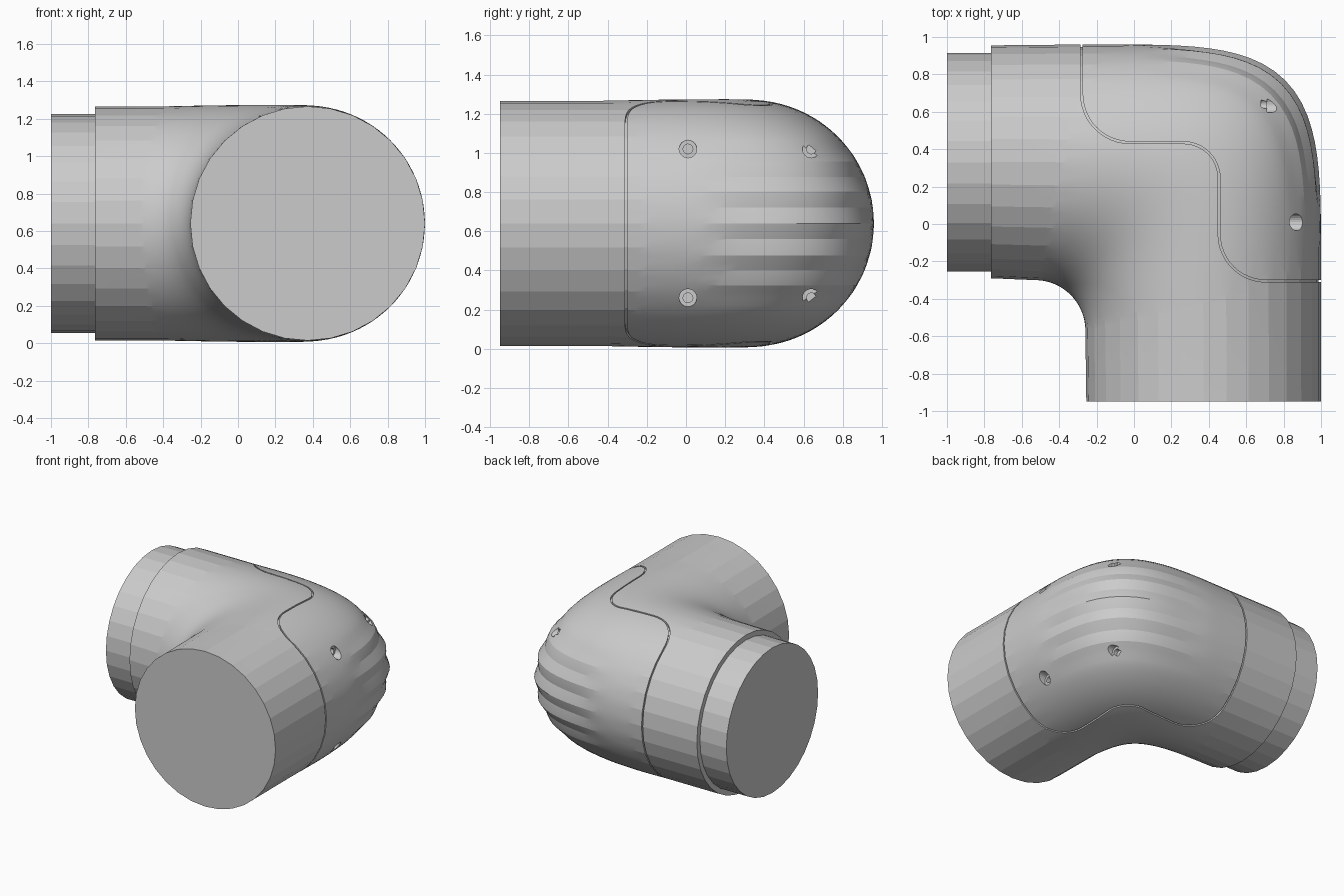
import bpy
import bmesh
from math import sin, cos, pi, radians
from mathutils import Vector, Matrix

cube = bpy.data.objects.get("Cube")
if cube:
    bpy.data.objects.remove(cube, do_unlink=True)

MID_Z = 0.64      # height of the pipe axis
SIDES = 32        # flat facets on the straight ends
SUB = 3           # extra divisions that round off the corner
FLUTE = (0, 0.5, 1, 0.5)


def finish(name, bm):
    bmesh.ops.recalc_face_normals(bm, faces=bm.faces)
    mesh = bpy.data.meshes.new(name)
    bm.to_mesh(mesh)
    bm.free()
    obj = bpy.data.objects.new(name, mesh)
    bpy.context.collection.objects.link(obj)
    return obj


def select(obj):
    bpy.ops.object.select_all(action='DESELECT')
    obj.select_set(True)
    bpy.context.view_layer.objects.active = obj


def cut(target, cutter):
    cutter.hide_render = True
    mod = target.modifiers.new("cut", 'BOOLEAN')
    mod.operation = 'DIFFERENCE'
    mod.solver = 'EXACT'
    mod.object = cutter
    select(target)
    bpy.ops.object.modifier_apply(modifier=mod.name)
    bpy.data.objects.remove(cutter, do_unlink=True)


def sections():
    """Inner point, outer point and corner weight of each slice of the elbow."""
    yield Vector((-0.255, -0.95)), Vector((1.0, -0.95)), 0
    steps, n = 32, 4.2
    for i in range(steps + 1):
        a = pi / 2 * i / steps
        c, s = max(cos(a), 0), sin(a)
        inner = Vector((-0.53, -0.57)) + 0.27 * Vector((c, s))
        reach = 1.26 / (c ** n + s ** n) ** (1 / n)
        yield inner, Vector((-0.26, -0.30)) + reach * Vector((c, s)), sin(2 * a)
    yield Vector((-0.765, -0.29)), Vector((-0.765, 0.955)), 0


def elbow(name, inset=0.0):
    bm = bmesh.new()
    rings = []
    for inner, outer, w in sections():
        centre, half = (inner + outer) / 2, (outer - inner) / 2
        half = half * (1 - inset / half.length)
        height = 0.626 + 0.008 * w - inset
        roundness = min(1, 2 * w)
        t = min(1, max(0, (w - 0.45) / 0.4))
        fade = t * t * (3 - 2 * t)
        ring = []
        for i in range(SIDES * SUB):
            # blend from a faceted outline to a round one
            j, f = divmod(i, SUB)
            a0, a1 = (2 * pi * k / SIDES for k in (j, j + 1))
            a = a0 + (a1 - a0) * f / SUB
            flat = Vector((cos(a0), sin(a0))).lerp(Vector((cos(a1), sin(a1))), f / SUB)
            p = flat.lerp(Vector((cos(a), sin(a))), roundness)
            # grip flutes on the outside of the bend
            around = (a + pi) % (2 * pi) - pi
            if abs(around) < radians(46):
                p *= 1 - 0.03 * fade * FLUTE[i % 4] * cos(around * 1.9)
            xy = centre + half * p.x
            ring.append(bm.verts.new((xy.x, xy.y, MID_Z + height * p.y)))
        rings.append(ring)
    for r0, r1 in zip(rings, rings[1:]):
        for i in range(len(r0)):
            k = (i + 1) % len(r0)
            bm.faces.new((r0[i], r0[k], r1[k], r1[i]))
    bm.faces.new(rings[0])
    bm.faces.new(rings[-1])
    return finish(name, bm)


def seam_ribbon(width=0.011):
    """Upright thin wall following the edge of the corner cover."""
    pts = [Vector(p) for p in ((-0.28, 1.1), (-0.28, 0.435), (0.455, 0.435),
                               (0.455, -0.305), (1.1, -0.305))]
    path = [pts[0]]
    for prev, p, nxt, r in zip(pts, pts[1:], pts[2:], (0.26, 0.19, 0.25)):
        u, v = (prev - p).normalized(), (nxt - p).normalized()
        centre = p + r * (u + v)
        for k in range(13):
            t = pi / 2 * k / 12
            path.append(centre - r * (v * cos(t) + u * sin(t)))
    path.append(pts[-1])
    left, right = [], []
    for i, p in enumerate(path):
        d = (path[min(i + 1, len(path) - 1)] - path[max(i - 1, 0)]).normalized()
        side = Vector((-d.y, d.x)) * width / 2
        left.append(p + side)
        right.append(p - side)
    bm = bmesh.new()
    outline = [bm.verts.new((p.x, p.y, -0.1)) for p in left + right[::-1]]
    face = bm.faces.new(outline)
    new = bmesh.ops.extrude_face_region(bm, geom=[face])["geom"]
    top = [v for v in new if isinstance(v, bmesh.types.BMVert)]
    bmesh.ops.translate(bm, verts=top, vec=(0, 0, 1.5))
    return finish("seam_cutter", bm)


def rod(name, x0, x1, y, z, radius, sides):
    """Cylinder lying along x."""
    bm = bmesh.new()
    place = Matrix.Translation(((x0 + x1) / 2, y, z)) @ Matrix.Rotation(pi / 2, 4, 'Y')
    bmesh.ops.create_cone(bm, cap_ends=True, segments=sides, radius1=radius,
                          radius2=radius, depth=x1 - x0, matrix=place)
    return finish(name, bm)


# Elbow housing with the shallow cover seam
housing = elbow("elbow_housing")
ribbon = seam_ribbon()
cut(ribbon, elbow("seam_core", inset=0.014))
cut(housing, ribbon)

# Four screw holes with sockets
for y, floor in ((0.01, 0.83), (0.64, 0.71)):
    for z in (0.26, 1.02):
        cut(housing, rod("screw_bore", floor, 1.2, y, z, 0.045, 24))
        cut(housing, rod("screw_socket", floor - 0.03, floor + 0.05, y, z, 0.025, 16))

select(housing)
bpy.ops.object.shade_smooth_by_angle(angle=radians(9))

# Narrower spigot at the open end
rod("end_spigot", -1.0, -0.74, 0.33, MID_Z, 0.585, SIDES)
